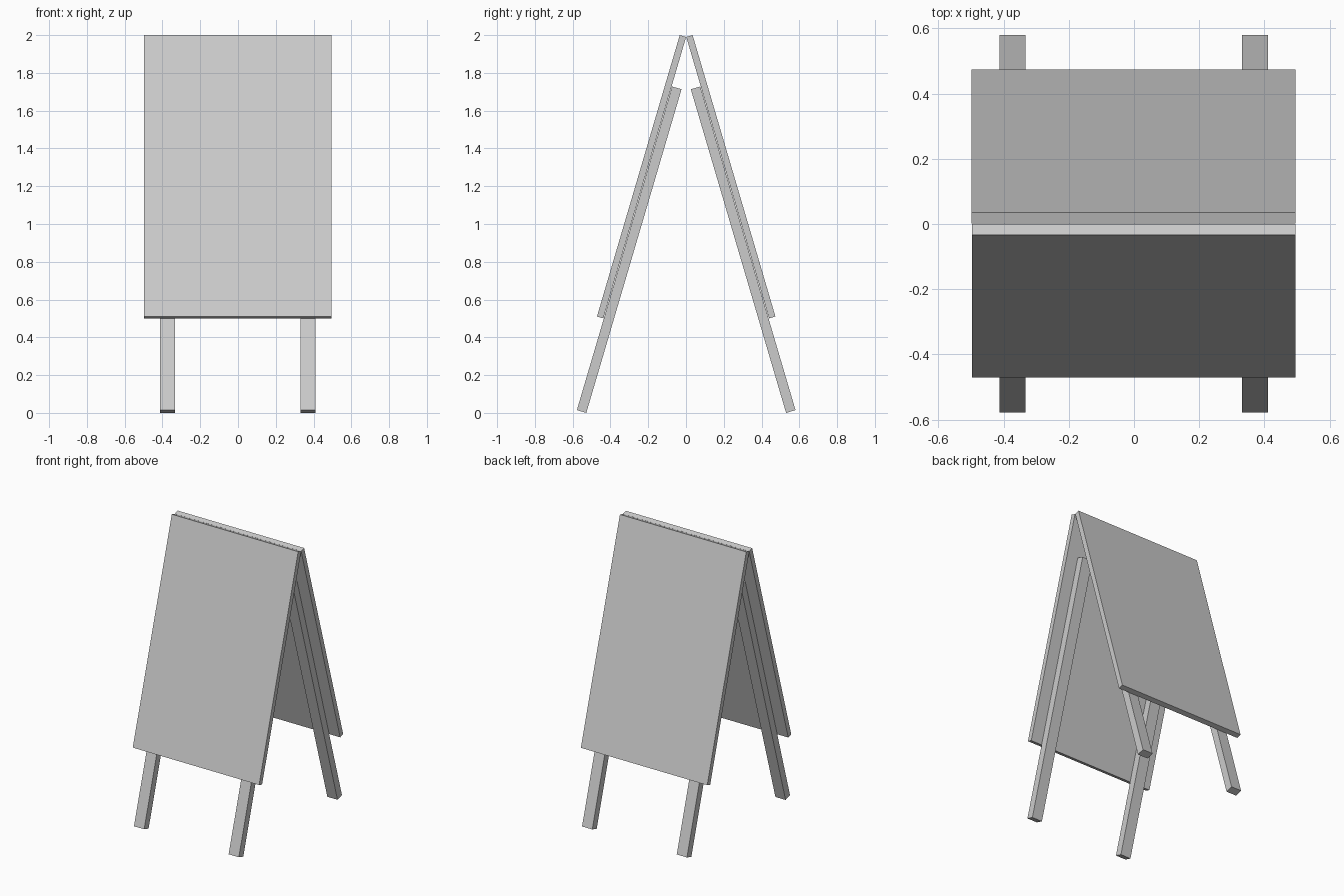
import bpy, bmesh, math
from mathutils import Matrix, Vector

if "Cube" in bpy.data.objects:
    bpy.data.objects.remove(bpy.data.objects["Cube"])

LEAN = math.radians(16.4)


def slanted_box(name, x0, x1, top_y, top_z, length, thick, side):
    """Box hanging down the slope from its top outer edge; side turns it front or back."""
    bm = bmesh.new()
    bmesh.ops.create_cube(bm, size=1)
    place = (side
             @ Matrix.Translation((0, top_y, top_z))
             @ Matrix.Rotation(-LEAN, 4, 'X')
             @ Matrix.Translation(((x0 + x1) / 2, thick / 2, -length / 2))
             @ Matrix.Diagonal((x1 - x0, thick, length, 1)))
    bmesh.ops.transform(bm, matrix=place, verts=bm.verts)
    bmesh.ops.recalc_face_normals(bm, faces=bm.faces)
    mesh = bpy.data.meshes.new(name)
    bm.to_mesh(mesh)
    bm.free()
    obj = bpy.data.objects.new(name, mesh)
    bpy.context.collection.objects.link(obj)
    return obj


# The back half is the front half turned round the vertical axis
front = Matrix.Translation((0, 0.001, 0))
back = Matrix.Translation((-0.002, 0.001, 0)) @ Matrix.Rotation(math.pi, 4, 'Z')

for label, side in (("front", front), ("back", back)):
    # Sign board
    slanted_box(f"{label}_board", -0.497, 0.496, -0.034, 2.0, 1.553, 0.035, side)
    # Pair of legs fixed inside the board
    for hand, x in (("left", -0.373), ("right", 0.371)):
        slanted_box(f"{label}_{hand}_leg", x - 0.04, x + 0.04,
                    -0.0745, 1.728, 1.786, 0.052, side)
